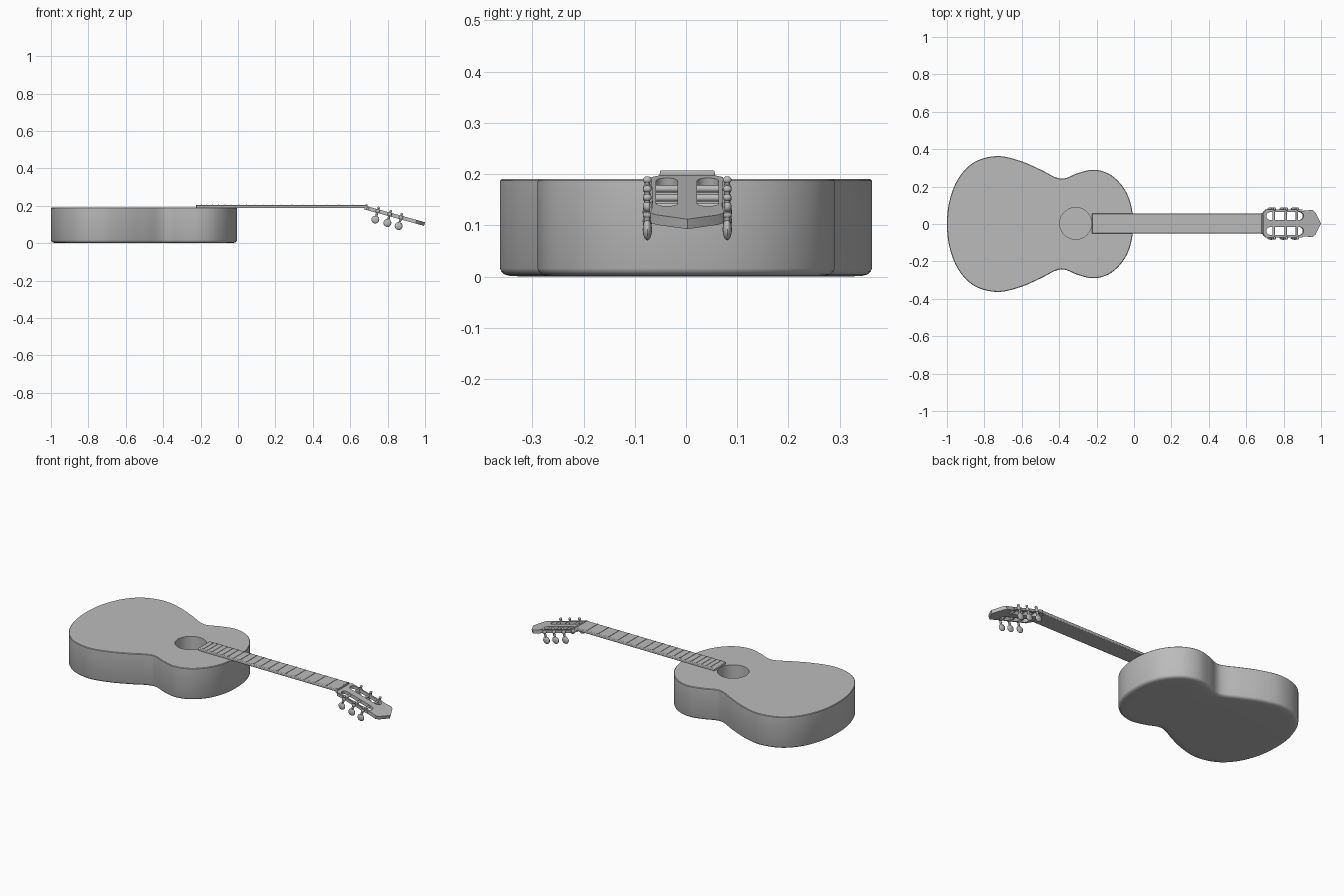
import bpy, bmesh, math
from mathutils import Matrix, Vector

if "Cube" in bpy.data.objects:
    bpy.data.objects.remove(bpy.data.objects["Cube"])

grey = bpy.data.materials.new("plain grey")
grey.diffuse_color = (0.5, 0.5, 0.5, 1)
grey.use_nodes = True
grey.node_tree.nodes["Principled BSDF"].inputs["Base Color"].default_value = grey.diffuse_color
OFF = 0.0025                       # neck sits slightly off centre
TILT = Matrix.Translation((0.68, OFF, 0.2)) @ Matrix.Rotation(math.radians(15.4), 4, 'Y')


def finish(name, bm, matrix=None, angle=35, bevel=0):
    bmesh.ops.recalc_face_normals(bm, faces=bm.faces)
    if matrix:
        bm.transform(matrix)
    me = bpy.data.meshes.new(name)
    bm.to_mesh(me)
    bm.free()
    me.materials.append(grey)
    ob = bpy.data.objects.new(name, me)
    bpy.context.collection.objects.link(ob)
    bpy.ops.object.select_all(action='DESELECT')
    ob.select_set(True)
    bpy.context.view_layer.objects.active = ob
    bpy.ops.object.shade_smooth_by_angle(angle=math.radians(angle))
    if bevel:
        mod = ob.modifiers.new("bevel", 'BEVEL')
        mod.width, mod.segments, mod.limit_method = bevel, 2, 'ANGLE'
    return ob


def ring(bm, pts, z):
    return [bm.verts.new((x, y, z)) for x, y in pts]


def bridge(bm, a, b):
    n = len(a)
    for i in range(n):
        bm.faces.new((a[i], a[(i + 1) % n], b[(i + 1) % n], b[i]))


def cap(bm, rings):
    # flat face with holes
    edges = []
    for r in rings:
        for i in range(len(r)):
            pair = (r[i], r[(i + 1) % len(r)])
            edges.append(bm.edges.get(pair) or bm.edges.new(pair))
    bmesh.ops.triangle_fill(bm, use_beauty=True, edges=edges, normal=(0, 0, 1))


def box(bm, lo, hi):
    size = [h - l for l, h in zip(lo, hi)]
    mid = [(h + l) / 2 for l, h in zip(lo, hi)]
    bmesh.ops.create_cube(bm, size=1, matrix=Matrix.Translation(mid) @ Matrix.Diagonal((*size, 1)))


def rod(bm, centre, r, length, axis):
    rot = Matrix.Rotation(math.pi / 2, 4, 'X') if axis == 'Y' else Matrix()
    bmesh.ops.create_cone(bm, cap_ends=True, segments=16, radius1=r, radius2=r, depth=length,
                          matrix=Matrix.Translation(centre) @ rot)


def ball(bm, centre, size):
    bmesh.ops.create_uvsphere(bm, u_segments=20, v_segments=12, radius=1,
                              matrix=Matrix.Translation(centre) @ Matrix.Diagonal((*size, 1)))


def spline(pts, steps=8):
    # closed Catmull-Rom curve
    out, n = [], len(pts)
    for i in range(n):
        a, b, c, d = (Vector(pts[(i + k) % n]) for k in (-1, 0, 1, 2))
        for s in range(steps):
            t = s / steps
            out.append(0.5 * (2 * b + (c - a) * t + (2 * a - 5 * b + 4 * c - d) * t * t
                              + (3 * b - a - 3 * c + d) * t ** 3))
    return out


def inset(pts, dist):
    out, n = [], len(pts)
    for i, p in enumerate(pts):
        t = (pts[(i + 1) % n] - pts[i - 1]).normalized()
        out.append(p + Vector((t.y, -t.x)) * dist)
    return out


# Body: waisted outline, rounded back edge, round sound hole
half = [(-0.985, 0.13), (-0.935, 0.25), (-0.85, 0.333), (-0.73, 0.363), (-0.61, 0.338),
        (-0.5, 0.291), (-0.42, 0.25), (-0.37, 0.244), (-0.3, 0.272), (-0.215, 0.29),
        (-0.13, 0.266), (-0.06, 0.2), (-0.018, 0.11)]
outline = spline([(-1, 0)] + half + [(-0.005, 0)] + [(x, -y) for x, y in reversed(half)])
bm = bmesh.new()
rings = [ring(bm, inset(outline, d), z) for d, z in
         ((0.05, 0), (0.02, 0.001), (0.009, 0.004), (0.003, 0.009), (0, 0.016),
          (0, 0.187), (0.003, 0.19))]
for a, b in zip(rings, rings[1:]):
    bridge(bm, a, b)
bm.faces.new(rings[0])
circle = [(-0.312 + 0.085 * math.cos(i * math.tau / 64), 0.003 + 0.085 * math.sin(i * math.tau / 64))
          for i in range(64)]
rim, floor = ring(bm, circle, 0.19), ring(bm, circle, 0.02)
bridge(bm, rim, floor)
bm.faces.new(floor)
cap(bm, [rings[-1], rim])
finish("body", bm)

# Neck with fingerboard
bm = bmesh.new()
box(bm, (-0.225, OFF - 0.054, 0.187), (0.69, OFF + 0.054, 0.2045))
finish("neck", bm, bevel=0.004)

# Frets at true scale spacing
bm = bmesh.new()
for n in range(1, 19):
    x = 0.69 - 1.37 * (1 - 2 ** (-n / 12))
    box(bm, (x - 0.002, OFF - 0.051, 0.203), (x + 0.002, OFF + 0.051, 0.2065))
finish("frets", bm)

# Nut
bm = bmesh.new()
box(bm, (0.682, OFF - 0.053, 0.19), (0.692, OFF + 0.053, 0.207))
finish("nut", bm, bevel=0.002)


# Slotted headstock, tilted back
def slot(sign):
    r, y, pts = 0.021, 0.04 * sign, []
    for cx, start in ((0.215, -90), (0.05, 90)):
        pts += [(cx + r * math.cos(math.radians(start + k * 22.5)),
                 y + r * math.sin(math.radians(start + k * 22.5))) for k in range(9)]
    return pts


side = [(0, 0.053), (0.012, 0.056), (0.022, 0.07), (0.235, 0.068), (0.285, 0.072), (0.3, 0.06)]
shape = side + [(0.332, 0)] + [(x, -y) for x, y in reversed(side)]
bm = bmesh.new()
loops = [shape, slot(1), slot(-1)]
top = [ring(bm, p, 0) for p in loops]
low = [ring(bm, p, -0.02) for p in loops]
for a, b in zip(top, low):
    bridge(bm, a, b)
cap(bm, top)
cap(bm, low)
finish("headstock", bm, TILT)

# Tuning machines: side plates, rollers, worm posts, gears and buttons
plates, rollers, posts, buttons = (bmesh.new() for _ in range(4))
for s in (-1, 1):
    y = 0.078 * s
    box(plates, (0.025, min(0.069 * s, 0.074 * s), -0.017), (0.23, max(0.069 * s, 0.074 * s), -0.003))
    for x in (0.072, 0.139, 0.201):
        rod(rollers, (x, 0.045 * s, -0.01), 0.007, 0.066, 'Y')
        rod(posts, (x, y, -0.02), 0.0055, 0.06, 'Z')
        for z, r in ((0.008, 0.007), (-0.01, 0.011), (-0.027, 0.007)):
            ball(posts, (x, y, z), (r, 0.0085, r))
        ball(buttons, (x, y, -0.057), (0.021, 0.009, 0.021))
for name, bm in (("tuner_plates", plates), ("string_rollers", rollers),
                 ("tuner_posts", posts), ("tuner_buttons", buttons)):
    finish(name, bm, TILT)
